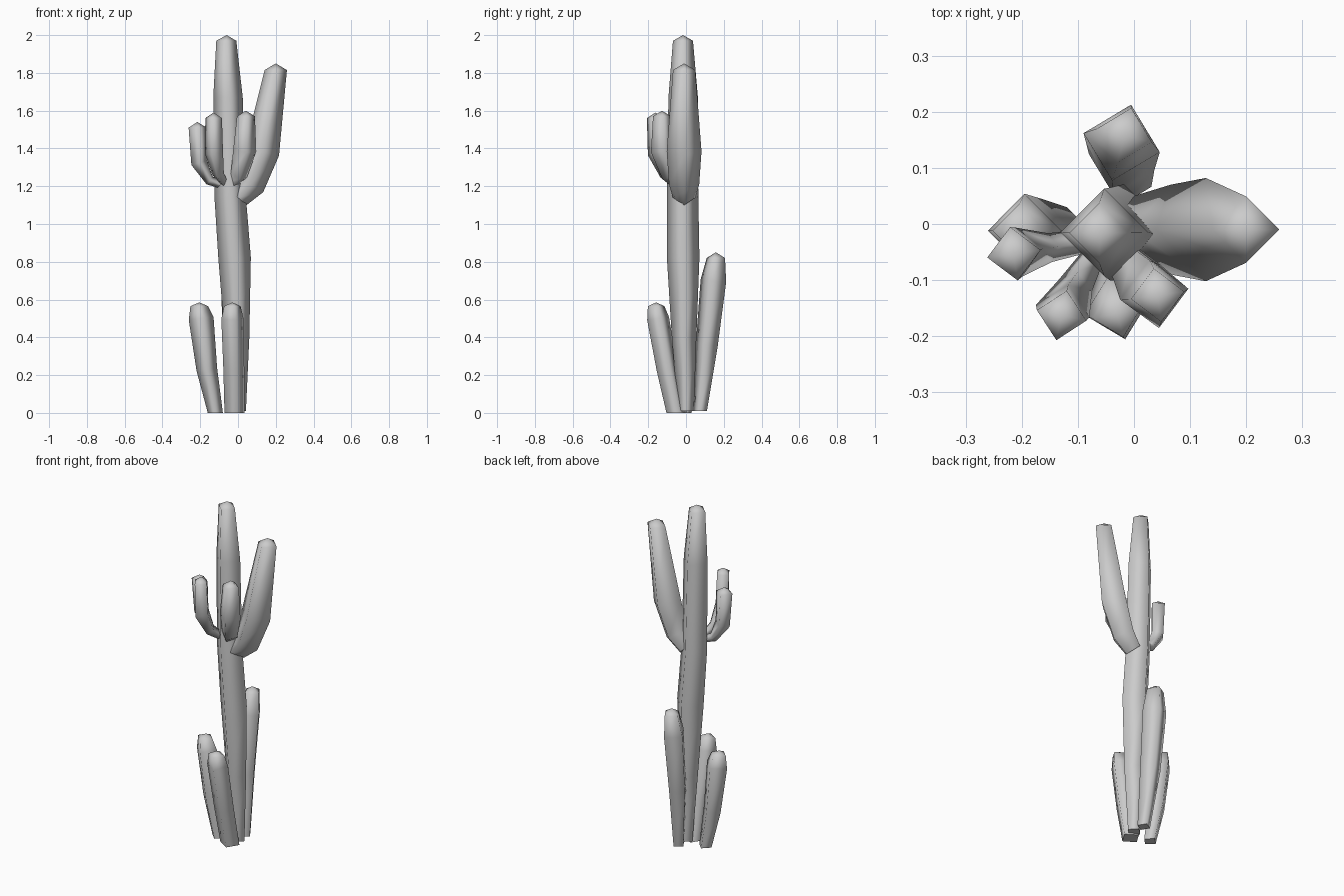
import bpy
import bmesh
import math
from mathutils import Vector, Matrix

if "Cube" in bpy.data.objects:
    bpy.data.objects.remove(bpy.data.objects["Cube"], do_unlink=True)

# One plain material for the whole plant
COLOUR = (0.6, 0.6, 0.6, 1.0)
grey = bpy.data.materials.new("plain grey")
grey.use_nodes = True
grey.diffuse_color = COLOUR
grey.node_tree.nodes["Principled BSDF"].inputs["Base Color"].default_value = COLOUR


def stem(name, path, tip, turn=0.0):
    """Four-sided tapering tube along path (x, y, z, radius), closed by a pointed tip."""
    points = [Vector(p[:3]) for p in path]
    radii = [p[3] for p in path]
    last = len(points) - 1
    bm = bmesh.new()
    side = Matrix.Rotation(math.radians(turn), 3, "Z") @ Vector((1, 0, 0))
    rings = []
    # Work downwards so the corners at the top keep their heading
    for i in range(last, -1, -1):
        along = Vector((0, 0, 1))
        if 0 < i < last:
            along = ((points[i + 1] - points[i]).normalized()
                     + (points[i] - points[i - 1]).normalized()).normalized()
        elif i == 0 and points[0].z > 0.1:
            along = (points[1] - points[0]).normalized()
        side = (side - along * side.dot(along)).normalized()
        across = along.cross(side)
        rings.insert(0, [bm.verts.new(points[i] + radii[i] * d)
                         for d in (side, across, -side, -across)])
    for low, high in zip(rings, rings[1:]):
        for k in range(4):
            n = (k + 1) % 4
            bm.faces.new((low[k], low[n], high[n], high[k]))
    apex = bm.verts.new(tip)
    for k in range(4):
        bm.faces.new((rings[-1][k], rings[-1][(k + 1) % 4], apex))
    for face in bm.faces:
        face.smooth = True
    # Flat base with a crisp rim
    base = bm.faces.new(rings[0][::-1])
    for edge in base.edges:
        edge.smooth = False
    mesh = bpy.data.meshes.new(name)
    bm.to_mesh(mesh)
    bm.free()
    mesh.materials.append(grey)
    obj = bpy.data.objects.new(name, mesh)
    bpy.context.collection.objects.link(obj)
    return obj


# Main trunk
stem("trunk", [(0, 0, 0.01, 0.042), (-0.005, -0.01, 0.4, 0.065),
               (-0.018, -0.015, 0.82, 0.086), (-0.042, -0.018, 1.15, 0.083),
               (-0.053, -0.015, 1.67, 0.078), (-0.062, -0.016, 1.97, 0.053)],
     (-0.06, -0.016, 2.0))

# Large upper arm
stem("large_arm", [(0.0, -0.01, 1.14, 0.06), (0.065, -0.01, 1.21, 0.08),
                   (0.128, -0.01, 1.385, 0.092), (0.2, -0.01, 1.815, 0.059)],
     (0.2, -0.01, 1.85))

# Three small upper arms
stem("small_arm_right", [(-0.08, -0.03, 1.205, 0.02), (-0.15, -0.042, 1.23, 0.026),
                         (-0.205, -0.05, 1.325, 0.044), (-0.214, -0.053, 1.51, 0.048)],
     (-0.215, -0.053, 1.54), 8)
stem("small_arm_middle", [(-0.075, -0.06, 1.22, 0.022), (-0.105, -0.11, 1.265, 0.032),
                          (-0.127, -0.155, 1.375, 0.049), (-0.129, -0.163, 1.56, 0.045)],
     (-0.129, -0.162, 1.59), -12)
stem("small_arm_left", [(-0.035, -0.04, 1.21, 0.03), (0.005, -0.085, 1.26, 0.046),
                        (0.036, -0.125, 1.39, 0.062), (0.042, -0.127, 1.57, 0.048)],
     (0.042, -0.127, 1.6), 8)

# Young stems around the foot
stem("base_stem_right", [(-0.12, -0.01, 0, 0.04), (-0.165, -0.01, 0.23, 0.055),
                         (-0.195, -0.012, 0.5, 0.066), (-0.205, -0.012, 0.565, 0.047)],
     (-0.205, -0.012, 0.585))
stem("base_stem_front", [(-0.018, -0.05, 0, 0.055), (-0.022, -0.1, 0.23, 0.057),
                         (-0.03, -0.148, 0.5, 0.06), (-0.03, -0.158, 0.565, 0.045)],
     (-0.03, -0.158, 0.585), 14)
stem("base_stem_back", [(-0.005, 0.075, 0.01, 0.037), (-0.022, 0.11, 0.36, 0.06),
                        (-0.022, 0.145, 0.7, 0.07), (-0.017, 0.158, 0.82, 0.05)],
     (-0.017, 0.158, 0.85), -14)
